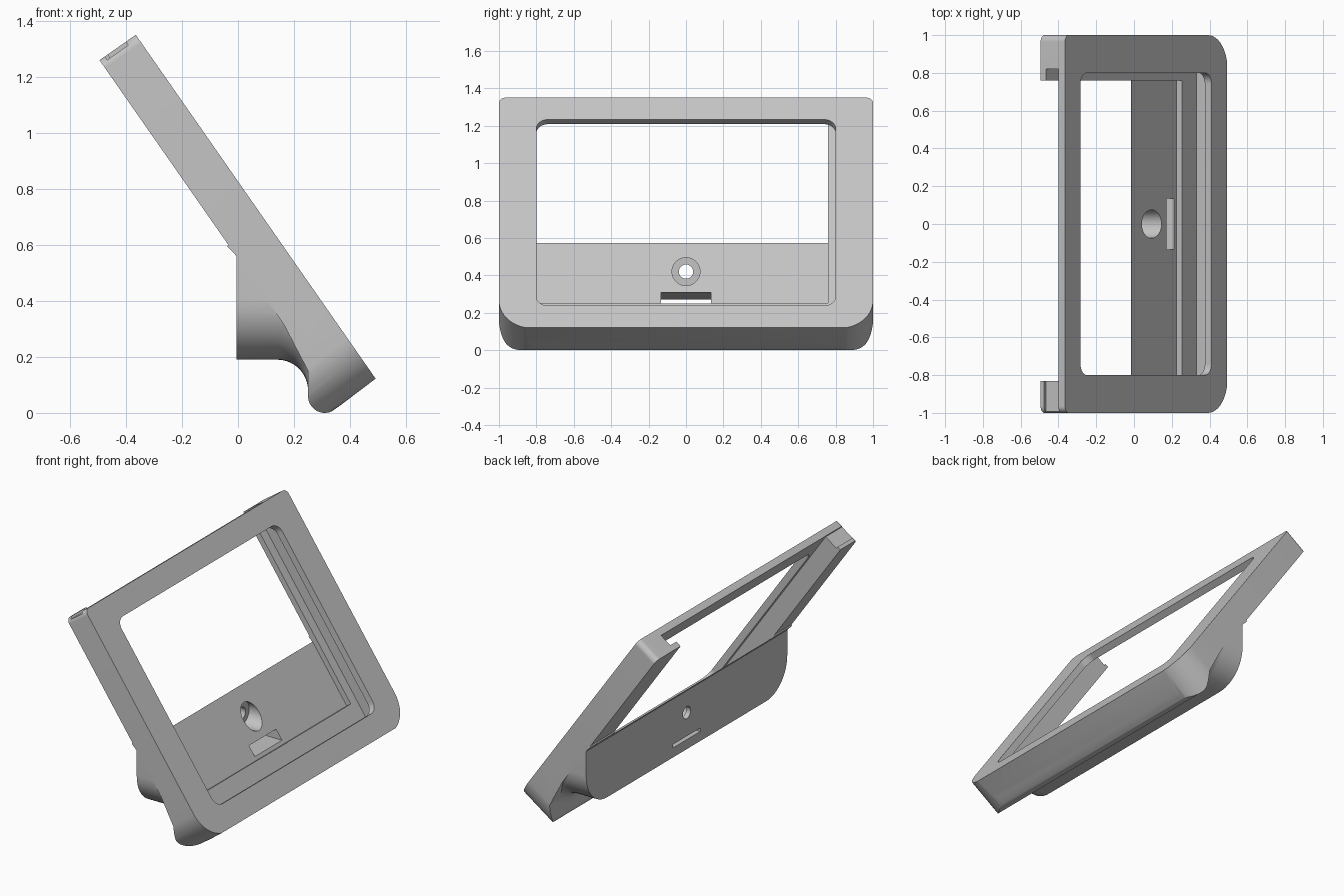
import bpy, bmesh, math
from mathutils import Vector

cube = bpy.data.objects.get("Cube")
if cube:
    bpy.data.objects.remove(cube, do_unlink=True)

grey = bpy.data.materials.new("light_grey")
grey.use_nodes = True
COLOUR = (0.55, 0.55, 0.55, 1)
grey.diffuse_color = COLOUR
grey.node_tree.nodes["Principled BSDF"].inputs["Base Color"].default_value = COLOUR

# Tilted frame axes: s runs down the front face, t runs into its thickness
TOP = Vector((-0.365, 1.35))
DOWN = Vector((0.572, -0.820)).normalized()
BACK = Vector((-DOWN.y, DOWN.x)) * -1


def tilt(s, t):
    return tuple(TOP + DOWN * s + BACK * t)


def side(a, b, d):          # profile in x, z swept along y
    return (a, d, b)


def face_on(a, b, d):       # outline in y, s swept through the thickness
    x, z = tilt(b, d)
    return (x, a, z)


def arc(cx, cy, r, a0, a1, n=12):
    angles = [math.radians(a0 + (a1 - a0) * i / n) for i in range(n + 1)]
    return [(cx + r * math.cos(a), cy + r * math.sin(a)) for a in angles]


def rounded(a0, a1, b0, b1, r0, r1):
    """Rectangle with radius r0 on the b0 corners and r1 on the b1 corners."""
    return (arc(a0 + r0, b0 + r0, r0, 180, 270) + arc(a1 - r0, b0 + r0, r0, 270, 360)
            + arc(a1 - r1, b1 - r1, r1, 0, 90) + arc(a0 + r1, b1 - r1, r1, 90, 180))


def loft(name, sections):
    bm = bmesh.new()
    rings = [[bm.verts.new(p) for p in sec] for sec in sections]
    for r, q in zip(rings, rings[1:]):
        for i in range(len(r)):
            j = (i + 1) % len(r)
            bm.faces.new((r[i], r[j], q[j], q[i]))
    bm.faces.new(rings[0])
    bm.faces.new(rings[-1])
    bmesh.ops.recalc_face_normals(bm, faces=bm.faces)
    mesh = bpy.data.meshes.new(name)
    bm.to_mesh(mesh)
    bm.free()
    mesh.materials.append(grey)
    ob = bpy.data.objects.new(name, mesh)
    bpy.context.collection.objects.link(ob)
    return ob


def prism(name, pts, place, d0, d1):
    return loft(name, [[place(a, b, d) for a, b in pts] for d in (d0, d1)])


def combine(ob, other, operation):
    mod = ob.modifiers.new(operation, "BOOLEAN")
    mod.operation, mod.solver, mod.object = operation, "EXACT", other
    bpy.context.view_layer.objects.active = ob
    bpy.ops.object.modifier_apply(modifier=mod.name)
    bpy.data.objects.remove(other, do_unlink=True)


LENGTH, THICK = 1.497, 0.158

# Frame slab with a rounded toe, trimmed to the rounded outline
profile = [tilt(0, 0), tilt(0, THICK), tilt(1.15, THICK), (0.25, 0.15)]
profile += arc(0.31, 0.06, 0.06, 180, 305) + [tilt(LENGTH, 0)]
holder = prism("tablet_holder", profile, side, -1.1, 1.1)
outline = rounded(-1, 1, 0, LENGTH + 0.006, 0.035, 0.18)
combine(holder, prism("outline", outline, face_on, -0.1, 0.4), "INTERSECT")

# Wall block: rounded lower corners, underside sweeping down into the toe
path = [(-0.06, 0.19), (0.14, 0.19)] + arc(0.14, 0.08, 0.11, 84, 0, 14) + [(0.3, 0.2)]
wedge = loft("wall_block", [[(x, y, z) for y, z in rounded(-1, 1, zb, 0.9, 0.21, 0.02)]
                            for x, zb in path])
limits = [(-0.03, 0.605), (-0.04, 0.595), (-0.005, 0.56), (-0.005, 0.01),
          (0.45, 0.01), tilt(1.4, 0.02), tilt(0.8, 0.02)]
combine(wedge, prism("limits", limits, side, -1.2, 1.2), "INTERSECT")
combine(holder, wedge, "UNION")

# Window, tablet slot and open back
window = rounded(-0.8, 0.8, 0.143, 1.355, 0.06, 0.06)
slot = [tilt(-0.1, 0.043), tilt(1.39, 0.043), tilt(1.39, 0.122), tilt(-0.1, 0.122)]
opening = [tilt(-0.1, 0.05), tilt(1.255, 0.05), tilt(1.255, 0.156),
           tilt(0.84, 0.156), tilt(0.84, 0.3), tilt(-0.1, 0.3)]
dip = [tilt(-0.1, 0.043), tilt(0.015, 0.043), tilt(0.015, 0.135), tilt(-0.1, 0.135)]
cable = [(-0.1, 0.25), (-0.1, 0.272), (0.0, 0.272), (0.2, 0.315), (0.3, 0.315), (0.3, 0.25)]
cuts = [prism("window", window, face_on, -0.1, 0.06),
        prism("slot", slot, side, -0.83, 0.82),
        prism("opening", opening, side, -0.83, 0.76),
        prism("end_dip", dip, side, -1.1, -0.83),
        prism("cable_exit", cable, side, -0.135, 0.135)]

# Screw hole and its wider head recess
for name, r, x0, x1 in (("screw_hole", 0.038, -0.1, 0.1), ("screw_head", 0.075, 0.025, 0.2)):
    circle = arc(0, 0.42, r, 0, 352.5, 47)
    cuts.append(loft(name, [[(x, y, z) for y, z in circle] for x in (x0, x1)]))
for cutter in cuts:
    combine(holder, cutter, "DIFFERENCE")

bpy.ops.object.select_all(action="DESELECT")
holder.select_set(True)
bpy.context.view_layer.objects.active = holder
bpy.ops.object.shade_smooth_by_angle(angle=math.radians(25))
